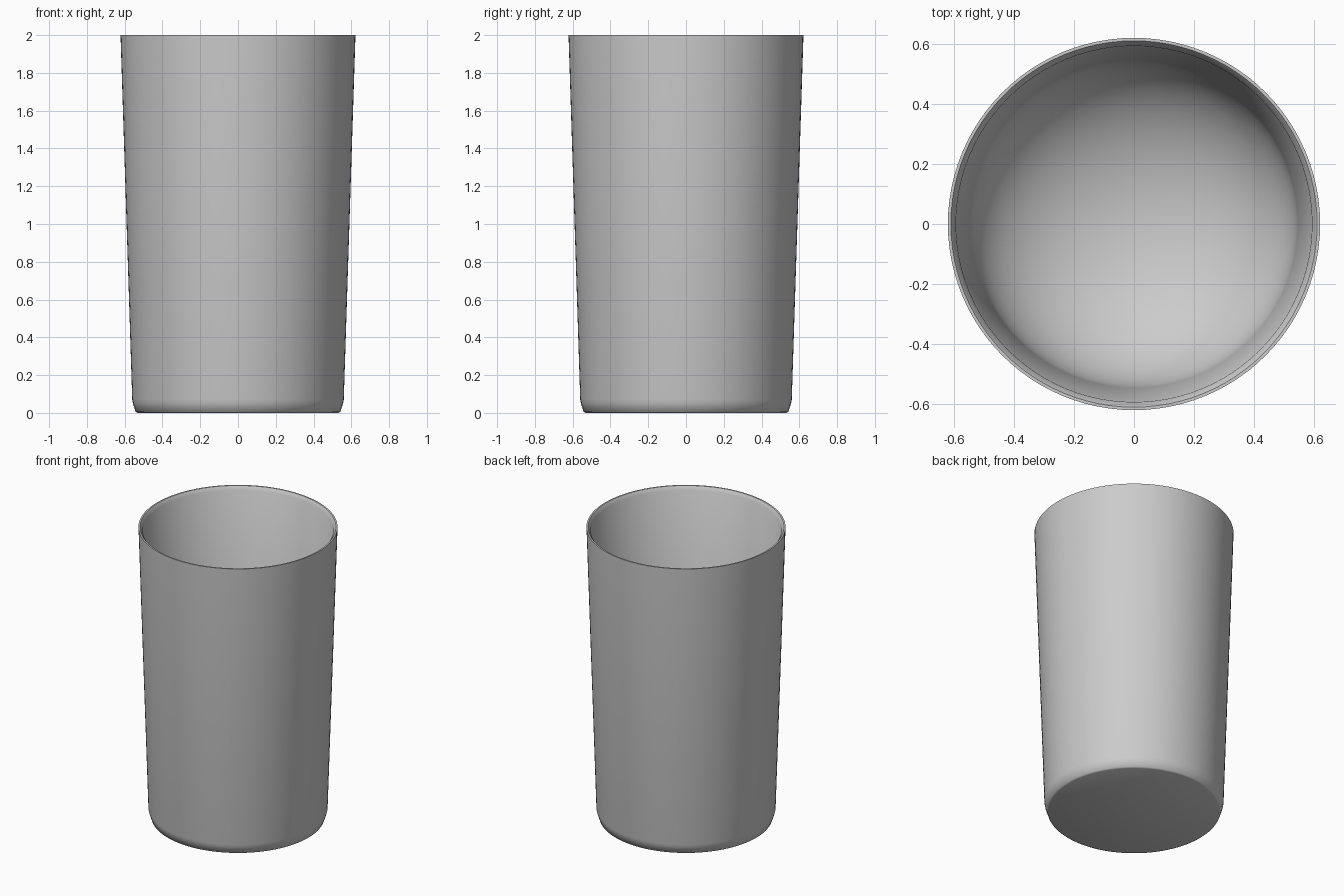
import bpy, bmesh, math

if "Cube" in bpy.data.objects:
    bpy.data.objects.remove(bpy.data.objects["Cube"])

SEGMENTS = 96


def lathe(name, profile, segments=SEGMENTS):
    """Spin an (r, z) profile around the z axis into a closed smooth object."""
    bm = bmesh.new()
    verts = [bm.verts.new((r, 0, z)) for r, z in profile]
    edges = [bm.edges.new(pair) for pair in zip(verts, verts[1:])]
    bmesh.ops.spin(bm, geom=verts + edges, axis=(0, 0, 1), cent=(0, 0, 0),
                   angle=math.tau, steps=segments, use_duplicate=False)
    bmesh.ops.remove_doubles(bm, verts=bm.verts[:], dist=0.0001)
    bmesh.ops.recalc_face_normals(bm, faces=bm.faces[:])
    mesh = bpy.data.meshes.new(name)
    bm.to_mesh(mesh)
    bm.free()
    obj = bpy.data.objects.new(name, mesh)
    bpy.context.collection.objects.link(obj)
    obj.select_set(True)
    bpy.context.view_layer.objects.active = obj
    bpy.ops.object.shade_smooth_by_angle(angle=math.radians(50))
    return obj


# Outside: flat base, small slanted foot, tapering wall
outside = [(0, 0), (0.53, 0), (0.541, 0.005), (0.556, 0.05), (0.56, 0.07),
           (0.622, 2.0)]

# Lip: thin top edge sloping inwards
lip = [(0.612, 2.0), (0.595, 1.975)]

# Inside: tapering wall that rounds into the floor
FLOOR, BEND, R_BEND = 0.06, 0.45, 0.547
inside = [(R_BEND * math.cos(a), BEND - (BEND - FLOOR) * math.sin(a))
          for a in (math.pi / 2 * i / 16 for i in range(16))]
inside.append((0, FLOOR))

lathe("tumbler_cup", outside + lip + inside)
